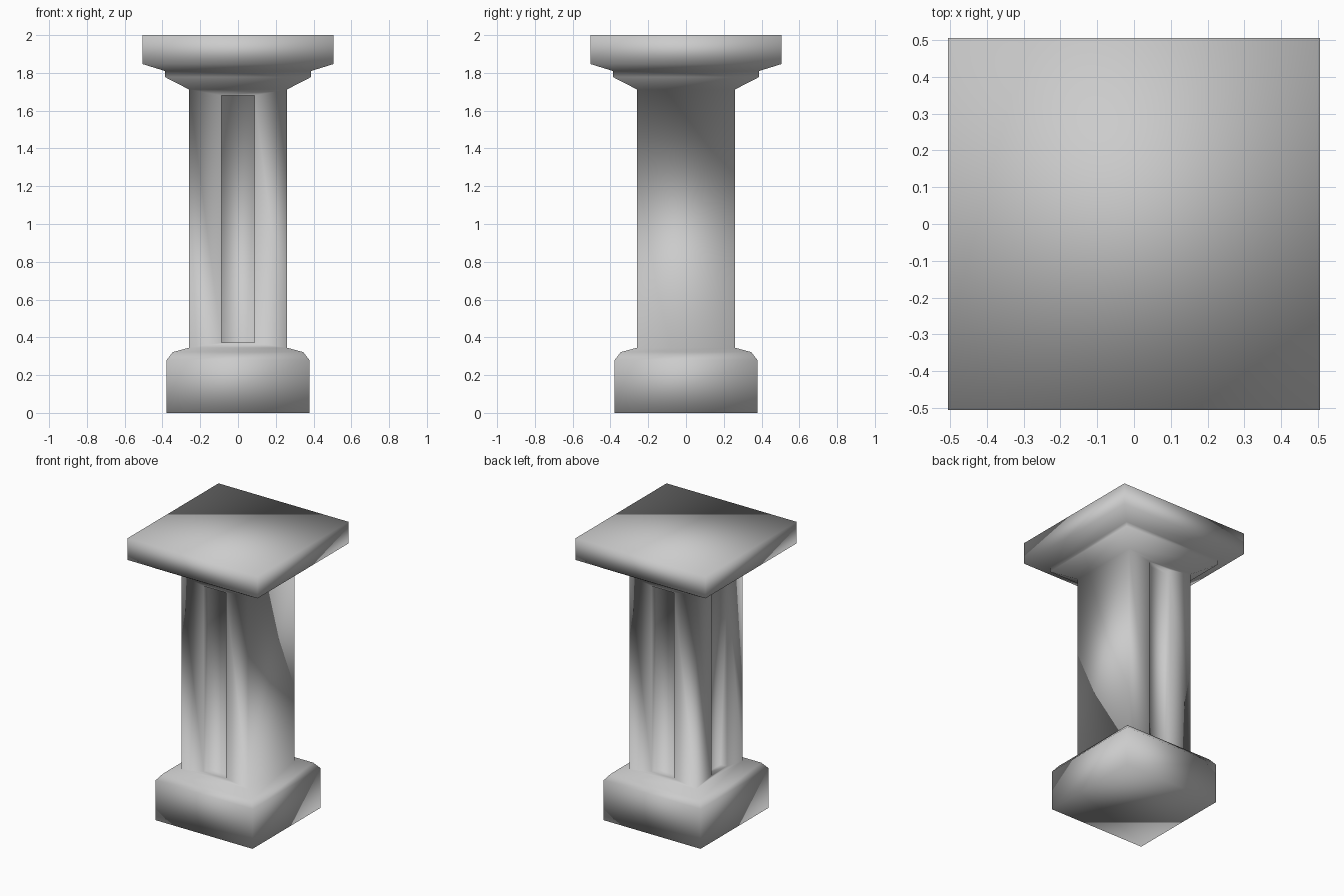
import bpy, bmesh
from mathutils import Vector

if "Cube" in bpy.data.objects:
    bpy.data.objects.remove(bpy.data.objects["Cube"])

# (half width, height) profile of the square column, bottom to top
PROFILE = [(0.378, 0.0), (0.378, 0.28), (0.345, 0.322), (0.259, 0.345),
           (0.259, 1.712), (0.387, 1.778), (0.387, 1.81),
           (0.506, 1.847), (0.506, 2.0)]
CORNERS = [(-1, -1), (1, -1), (1, 1), (-1, 1)]
SHAFT = 3              # profile segment forming the shaft
GROOVE_HALF = 0.087
GROOVE_Z = (0.372, 1.68)
GROOVE_DEPTH = 0.05

bm = bmesh.new()
rings = [[bm.verts.new((x * r, y * r, z)) for x, y in CORNERS] for r, z in PROFILE]

# base, shaft and capital sides
shaft_faces = []
for i, (lo, hi) in enumerate(zip(rings, rings[1:])):
    for k in range(4):
        n = (k + 1) % 4
        face = bm.faces.new((lo[k], lo[n], hi[n], hi[k]))
        if i == SHAFT:
            shaft_faces.append(face)
bm.faces.new(rings[0][::-1])
bm.faces.new(rings[-1])
bm.normal_update()

# recessed flutes on front, back and left sides (right side stays plain)
for face in [f for f in shaft_faces if f.normal.x < 0.5]:
    normal = face.normal.copy()
    tangent = Vector((0, 0, 1)).cross(normal)
    bmesh.ops.inset_individual(bm, faces=[face], thickness=0.03)
    for v in face.verts:
        side = 1 if v.co.dot(tangent) > 0 else -1
        z = GROOVE_Z[1] if v.co.z > 1 else GROOVE_Z[0]
        v.co = normal * 0.259 + tangent * side * GROOVE_HALF + Vector((0, 0, z))
    inner = bmesh.ops.extrude_discrete_faces(bm, faces=[face])["faces"][0]
    bmesh.ops.translate(bm, verts=inner.verts[:], vec=-normal * GROOVE_DEPTH)

bmesh.ops.recalc_face_normals(bm, faces=bm.faces[:])
for f in bm.faces:
    f.smooth = True

mesh = bpy.data.meshes.new("column")
bm.to_mesh(mesh)
bm.free()
column = bpy.data.objects.new("column", mesh)
bpy.context.collection.objects.link(column)
